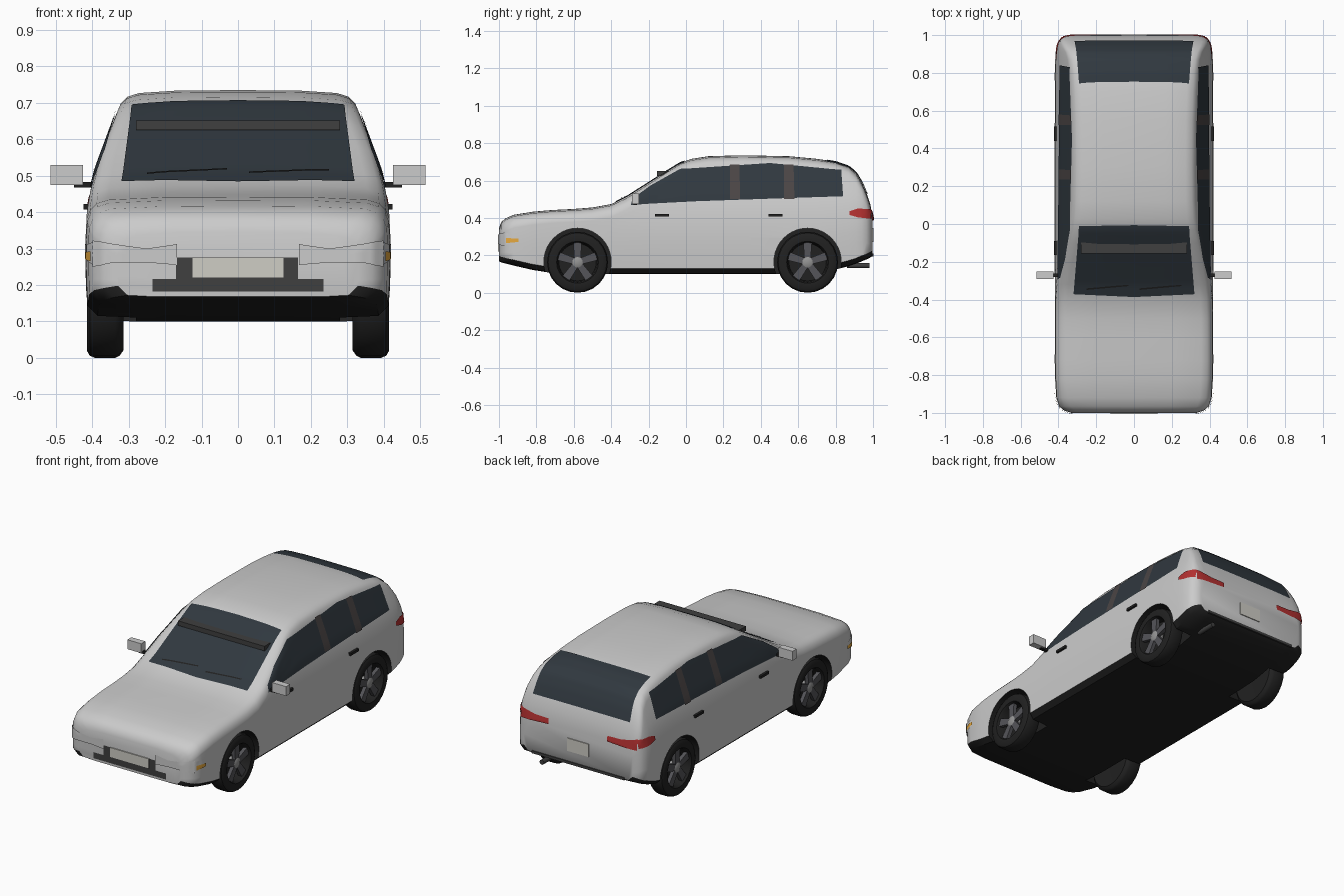
import bpy, bmesh, math
from mathutils import Vector, Matrix
from mathutils.bvhtree import BVHTree

if "Cube" in bpy.data.objects:
    bpy.data.objects.remove(bpy.data.objects["Cube"])


def material(name, r, g, b):
    m = bpy.data.materials.new(name)
    m.diffuse_color = (r, g, b, 1)
    m.use_nodes = True
    m.node_tree.nodes["Principled BSDF"].inputs["Base Color"].default_value = m.diffuse_color
    return m


SILVER = material("silver", .6, .6, .6)
BLACK = material("black", .015, .015, .015)
GLASS = material("glass", .03, .04, .05)
TRIM = material("trim", .05, .05, .05)
PILLAR = material("pillar", .07, .06, .06)
LAMP = material("lamp", .75, .76, .76)
RED = material("red", .45, .03, .03)
AMBER = material("amber", .8, .4, .05)
PLATE = material("plate", .62, .61, .56)
RIM = material("rim", .09, .09, .1)
HUB = material("hub", .3, .3, .3)


def finish(bm, name, mats, angle=35):
    me = bpy.data.meshes.new(name)
    bm.to_mesh(me)
    bm.free()
    ob = bpy.data.objects.new(name, me)
    bpy.context.collection.objects.link(ob)
    for m in mats:
        me.materials.append(m)
    smooth(ob, angle)
    return ob


def smooth(ob, angle):
    bpy.ops.object.select_all(action='DESELECT')
    bpy.context.view_layer.objects.active = ob
    ob.select_set(True)
    bpy.ops.object.shade_smooth_by_angle(angle=math.radians(angle))


def box(name, lo, hi, mat):
    bm = bmesh.new()
    bmesh.ops.create_cube(bm, size=1)
    lo, hi = Vector(lo), Vector(hi)
    for v in bm.verts:
        v.co = Vector((v.co[i] * (hi - lo)[i] + (hi + lo)[i] / 2 for i in range(3)))
    return finish(bm, name, [mat])


def interp(table, t):
    for (a, va), (b, vb) in zip(table, table[1:]):
        if t <= b:
            return va + (vb - va) * max(0, (t - a) / (b - a))
    return table[-1][1]


# Body: lofted from stations (y, top z, bottom z, plan width factor)
WIDTH = [(.1, .41), (.18, .417), (.3, .42), (.4, .415), (.46, .405), (.52, .39), (.66, .338), (.75, .30)]
STATIONS = [
    (-1, .345, .168, .79), (-.988, .378, .162, .88), (-.965, .398, .156, .945), (-.92, .417, .145, .98),
    (-.82, .433, .122, .995), (-.72, .442, .106, 1), (-.6, .448, .1, 1), (-.5, .456, .1, 1), (-.4, .474, .1, 1),
    (-.32, .512, .1, 1), (-.2, .588, .1, 1), (-.1, .652, .1, 1), (-.03, .695, .1, 1), (.03, .716, .1, 1),
    (.12, .73, .1, 1), (.3, .735, .1, 1), (.55, .73, .1, 1), (.7, .716, .106, 1), (.8, .7, .124, 1),
    (.87, .676, .142, .995), (.91, .642, .155, .99), (.94, .592, .168, .98), (.965, .535, .178, .96),
    (.985, .475, .188, .92), (.998, .405, .198, .84)]


def half_section(y, top, bot, p):
    lo, sh = bot + .03, top - .06
    belt = min(.46, sh - .03)
    w = lambda z: interp(WIDTH, z) * p
    pts = [(0, bot), (w(bot) * .7, bot), (w(bot) - .025, bot + .004)]
    for z in [lo + (belt - lo) * k / 4 for k in range(5)] + [belt + (sh - belt) * k / 3 for k in (1, 2, 3)]:
        pts.append((w(z), z))
    e = w(sh)
    pts += [(e - .010, top - .036), (e - .028, top - .018), (e - .06, top - .008), (e * .5, top - .001), (0, top)]
    return pts


bm = bmesh.new()
rings = []
for s in STATIONS:
    h = half_section(*s)
    ring = h + [(-x, z) for x, z in h[-2:0:-1]]
    rings.append([bm.verts.new((x, s[0], z)) for x, z in ring])
n = len(rings[0])
for a, b in zip(rings, rings[1:]):
    for i in range(n):
        f = bm.faces.new((a[i], a[(i + 1) % n], b[(i + 1) % n], b[i]))
        f.material_index = int(i < 3 or i >= n - 3)
bm.faces.new(rings[0])
bm.faces.new(rings[-1])
bmesh.ops.recalc_face_normals(bm, faces=bm.faces)
SKIN = BVHTree.FromBMesh(bm)
body = finish(bm, "body", [SILVER, BLACK], 40)

# Wheel arches
WHEELS = [(s, y) for s in (1, -1) for y in (-.58, .65)]
bm = bmesh.new()
for s, y in WHEELS:
    mat = Matrix.Translation((s * .42, y, .165)) @ Matrix.Rotation(math.pi / 2, 4, 'Y')
    bmesh.ops.create_cone(bm, cap_ends=True, segments=40, radius1=.18, radius2=.18, depth=.28, matrix=mat)
for f in bm.faces:
    f.material_index = 1
cutter = finish(bm, "arch_cutter", [SILVER, BLACK])
mod = body.modifiers.new("arches", 'BOOLEAN')
mod.object, mod.operation, mod.solver = cutter, 'DIFFERENCE', 'EXACT'
bpy.context.view_layer.objects.active = body
bpy.ops.object.modifier_apply(modifier="arches")
bpy.data.objects.remove(cutter)
smooth(body, 40)


# Panels: a strip between two edges, projected onto the body skin
def panel(name, lower, upper, direction, mat, off=.004, nu=8, nv=10):
    d = Vector(direction).normalized()

    def edge(pts):
        out = [Vector(pts[0])]
        for a, b in zip(pts, pts[1:]):
            out += [Vector(a).lerp(Vector(b), k / nu) for k in range(1, nu + 1)]
        return out
    bm = bmesh.new()
    grid = []
    for a, b in zip(edge(lower), edge(upper)):
        row = []
        for k in range(nv + 1):
            p = a.lerp(b, k / nv)
            hit, nor = SKIN.ray_cast(p - d * 1.5, d)[:2]
            if hit is None:
                hit, nor = SKIN.find_nearest(p)[:2]
            row.append(bm.verts.new(hit + nor * off))
        grid.append(row)
    for r, q in zip(grid, grid[1:]):
        for k in range(nv):
            f = bm.faces.new((r[k], q[k], q[k + 1], r[k + 1]))
            f.normal_update()
            if f.normal.dot(d) > 0:
                f.normal_flip()
    return finish(bm, name, [mat], 60)


# Front and rear glass
panel("windscreen", [(-.32, -.37, .48), (0, -.385, .48), (.32, -.37, .48)],
      [(-.29, -.01, .7), (0, -.005, .7), (.29, -.01, .7)], (0, 0, -1), GLASS, nv=20)
panel("rear_window", [(-.315, .965, .525), (.315, .965, .525)], [(-.29, .75, .705), (.29, .75, .705)],
      (0, -.7, -.7), GLASS, nu=16, nv=20)
box("sun_visor", (-.28, -.155, .625), (.28, -.06, .652), TRIM)
for x in (-.25, .03):
    panel("wiper", [(x, -.345, .5), (x + .22, -.325, .5)], [(x, -.337, .5), (x + .22, -.317, .5)],
          (0, 0, -1), BLACK, off=.009, nv=1)

# Front bumper and rear plate
panel("grille", [(-.17, -1, .215), (.165, -1, .215)], [(-.17, -1, .275), (.165, -1, .275)], (0, 1, 0), TRIM, off=.002)
panel("lower_intake", [(-.235, -1, .182), (.235, -1, .182)], [(-.235, -1, .217), (.235, -1, .217)],
      (0, 1, 0), TRIM, off=.002)
box("front_plate", (-.125, -1.006, .22), (.125, -.98, .275), PLATE)
box("rear_plate", (-.07, .97, .27), (.07, 1.003, .345), PLATE)
box("rear_bumper_strip", (-.3, .96, .195), (.3, 1.003, .21), TRIM)
bm = bmesh.new()
bmesh.ops.create_cone(bm, cap_ends=True, segments=16, radius1=.014, radius2=.014, depth=.12,
                      matrix=Matrix.Translation((.25, .92, .145)) @ Matrix.Rotation(math.pi / 2, 4, 'X'))
finish(bm, "exhaust", [TRIM])

# Parts repeated on both sides
for s in (1, -1):
    inward = (-s, 0, 0)
    P = lambda *pts: [(s * .4, y, z) for y, z in pts]
    panel("side_window", P((-.295, .468), (-.2, .475), (.05, .488), (.45, .502), (.84, .515)),
          P((-.285, .50), (-.19, .57), (-.03, .66), (.45, .692), (.83, .655)), inward, GLASS)
    for y in (.235, .525):
        panel("window_pillar", P((y, .50), (y + .055, .50)), P((y, .684), (y + .05, .684)), inward, PILLAR, off=.006)
    for y in (-.165, .44):
        box("door_handle", (s * .40, y, .407), (s * .424, y + .075, .422), BLACK)
    box("mirror_arm", (s * .38, -.28, .468), (s * .45, -.262, .483), BLACK)
    box("mirror", (s * .425, -.29, .475), (s * .515, -.252, .53), SILVER)
    F = lambda y, *pts: [(s * x, y, z) for x, z in pts]
    panel("headlight", F(-1, (.168, .255), (.25, .262), (.34, .262), (.395, .25)),
          F(-1, (.168, .312), (.25, .30), (.34, .312), (.395, .322)), (0, 1, 0), LAMP, off=.006)
    panel("headlight_wrap", P((-.985, .252), (-.905, .27)), P((-.985, .32), (-.905, .31)), inward, LAMP)
    panel("indicator", P((-.96, .265), (-.895, .272)), P((-.96, .292), (-.895, .29)), inward, AMBER, off=.007)
    panel("tail_light", F(1, (.19, .395), (.28, .39), (.375, .385)), F(1, (.19, .425), (.28, .427), (.375, .445)),
          (0, -1, 0), RED, off=.006)
    panel("tail_light_wrap", P((.875, .415), (.92, .402), (.985, .395)), P((.875, .435), (.92, .45), (.985, .445)),
          inward, RED, off=.005)


# Wheels
def lathe(bm, profile, seg):
    rings = [[bm.verts.new((x, r * math.cos(2 * math.pi * k / seg), r * math.sin(2 * math.pi * k / seg)))
              for k in range(seg)] for x, r in profile]
    for a, b in zip(rings, rings[1:]):
        for k in range(seg):
            bm.faces.new((a[k], a[(k + 1) % seg], b[(k + 1) % seg], b[k]))
    bm.faces.new(rings[0])
    bm.faces.new(rings[-1])
    bmesh.ops.recalc_face_normals(bm, faces=bm.faces)


for s, y in WHEELS:
    place = Matrix.Translation((0, y, .163))
    tyre, rim, hub = bmesh.new(), bmesh.new(), bmesh.new()
    lathe(tyre, [(s * x, r) for x, r in [(.316, .1), (.315, .143), (.325, .157), (.337, .163), (.393, .163),
                                         (.407, .157), (.415, .143), (.413, .112), (.403, .106), (.355, .1)]], 24)
    for k in range(5):
        m = Matrix.Rotation(2 * math.pi * k / 5, 4, 'X') @ Matrix.Translation((s * .39, 0, .062))
        for v in bmesh.ops.create_cube(rim, size=1, matrix=Matrix.Diagonal((.022, .034, .09, 1)))['verts']:
            if v.co.z > 0:
                v.co.y *= 1.35
            v.co = m @ v.co
    lathe(hub, [(s * .36, .03), (s * .4, .03), (s * .406, .018)], 16)
    for bm, name, mat in ((tyre, "tyre", BLACK), (rim, "wheel_spokes", RIM), (hub, "wheel_hub", HUB)):
        bm.transform(place)
        finish(bm, name, [mat])
